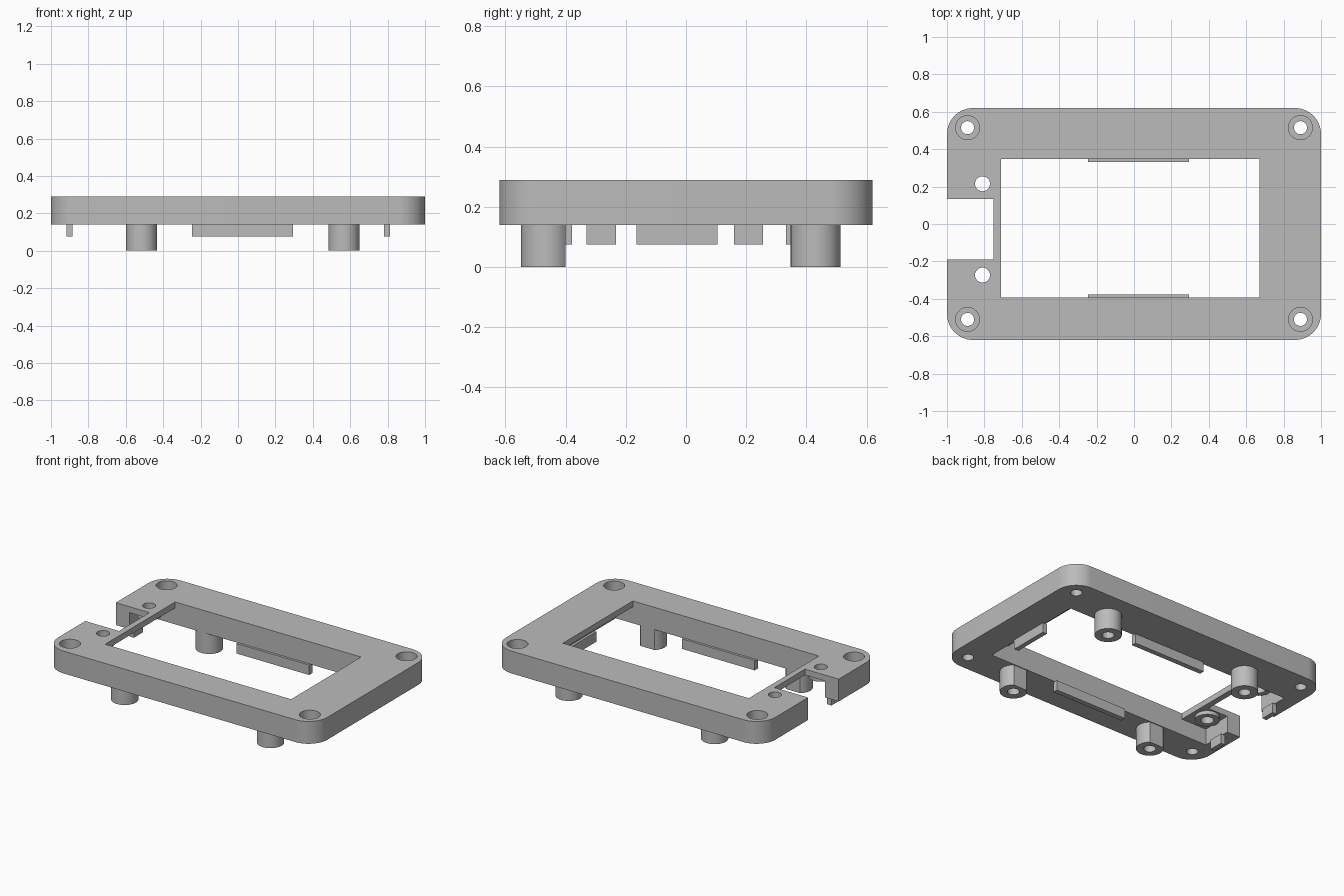
import bpy
import bmesh
import math

if "Cube" in bpy.data.objects:
    bpy.data.objects.remove(bpy.data.objects["Cube"])

grey = bpy.data.materials.new("light_grey")
grey.use_nodes = True
grey.diffuse_color = (0.5, 0.5, 0.5, 1)
grey.node_tree.nodes["Principled BSDF"].inputs["Base Color"].default_value = (0.5, 0.5, 0.5, 1)

BOTTOM, TOP, CEILING = 0.14, 0.29, 0.25


def prism(name, points, z0, z1):
    """Extrude a closed outline between two heights."""
    bm = bmesh.new()
    base = bm.faces.new([bm.verts.new((x, y, z0)) for x, y in points])
    new = bmesh.ops.extrude_face_region(bm, geom=[base])["geom"]
    bmesh.ops.translate(bm, vec=(0, 0, z1 - z0),
                        verts=[v for v in new if isinstance(v, bmesh.types.BMVert)])
    bmesh.ops.recalc_face_normals(bm, faces=bm.faces)
    mesh = bpy.data.meshes.new(name)
    bm.to_mesh(mesh)
    bm.free()
    mesh.materials.append(grey)
    obj = bpy.data.objects.new(name, mesh)
    bpy.context.collection.objects.link(obj)
    return obj


def box(name, x0, x1, y0, y1, z0, z1):
    return prism(name, [(x0, y0), (x1, y0), (x1, y1), (x0, y1)], z0, z1)


def arc(x, y, r, start, sweep, steps):
    return [(x + r * math.cos(start + sweep * i / steps),
             y + r * math.sin(start + sweep * i / steps)) for i in range(steps + 1)]


def cylinder(name, x, y, r, z0, z1, sides=48):
    return prism(name, arc(x, y, r, 0, math.tau, sides)[:-1], z0, z1)


def cut(obj, cutters):
    """Subtract the cutters, bake the result and remove them."""
    for cutter in cutters:
        mod = obj.modifiers.new("cut", "BOOLEAN")
        mod.operation = "DIFFERENCE"
        mod.solver = "EXACT"
        mod.object = cutter
        cutter.hide_render = True
    bpy.context.view_layer.update()
    evaluated = obj.evaluated_get(bpy.context.evaluated_depsgraph_get())
    mesh = bpy.data.meshes.new_from_object(evaluated)
    obj.modifiers.clear()
    obj.data = mesh
    for cutter in cutters:
        bpy.data.objects.remove(cutter)


def smooth(obj):
    bpy.ops.object.select_all(action="DESELECT")
    obj.select_set(True)
    bpy.context.view_layer.objects.active = obj
    bpy.ops.object.shade_smooth_by_angle(angle=math.radians(30))


# Rounded frame plate
R = 0.14
outline = []
for i, (sx, sy) in enumerate([(1, 1), (-1, 1), (-1, -1), (1, -1)]):
    outline += arc(sx * (1 - R), sy * (0.62 - R), R, i * math.pi / 2, math.pi / 2, 16)
frame = prism("frame", outline, BOTTOM, TOP)

# Window, shallow pocket below it, and side notch
cutters = [
    box("pocket_cut", -0.9, 0.797, -0.394, 0.348, 0.1, CEILING),
    box("window_cut", -0.71, 0.67, -0.394, 0.348, 0.2, 0.4),
    box("notch_cut", -1.1, -0.75, -0.19, 0.133, 0.05, 0.45),
]
# Counterbored corner holes
for x in (-0.89, 0.89):
    for y in (-0.51, 0.515):
        cutters.append(cylinder("bore_cut", x, y, 0.035, 0.1, 0.4))
        cutters.append(cylinder("counterbore_cut", x, y, 0.064, 0.19, 0.4))
# Small holes beside the notch
for y in (-0.273, 0.215):
    cutters.append(cylinder("small_hole_cut", -0.81, y, 0.04, 0.1, 0.4))
cut(frame, cutters)
smooth(frame)

# Collars around the small holes
for side, y in (("front", -0.273), ("back", 0.215)):
    collar = cylinder(side + "_collar", -0.81, y, 0.075, 0.225, CEILING + 0.005)
    cut(collar, [cylinder("collar_cut", -0.81, y, 0.04, 0.1, 0.4)])
    smooth(collar)

# Hollow mounting posts, trimmed flush with the pocket
for end, x in (("right", -0.515), ("left", 0.567)):
    for side, y in (("front", -0.465), ("back", 0.431)):
        post = cylinder(side + "_" + end + "_post", x, y, 0.083, 0, BOTTOM + 0.002)
        cut(post, [cylinder("post_cut", x, y, 0.037, -0.1, 0.12),
                   box("trim_cut", x - 0.2, x + 0.2, -0.4, 0.347, -0.1, 0.4)])
        smooth(post)

# Hanging retaining tabs around the pocket
TAB = 0.075
box("front_tab", -0.245, 0.295, -0.412, -0.378, TAB, BOTTOM + 0.002)
box("back_tab", -0.245, 0.295, 0.332, 0.366, TAB, BOTTOM + 0.002)
box("left_tab", 0.78, 0.812, -0.165, 0.105, TAB, BOTTOM + 0.002)
box("front_right_clip", -0.917, -0.885, -0.33, -0.232, TAB, BOTTOM + 0.002)
box("back_right_clip", -0.917, -0.885, 0.16, 0.256, TAB, BOTTOM + 0.002)
